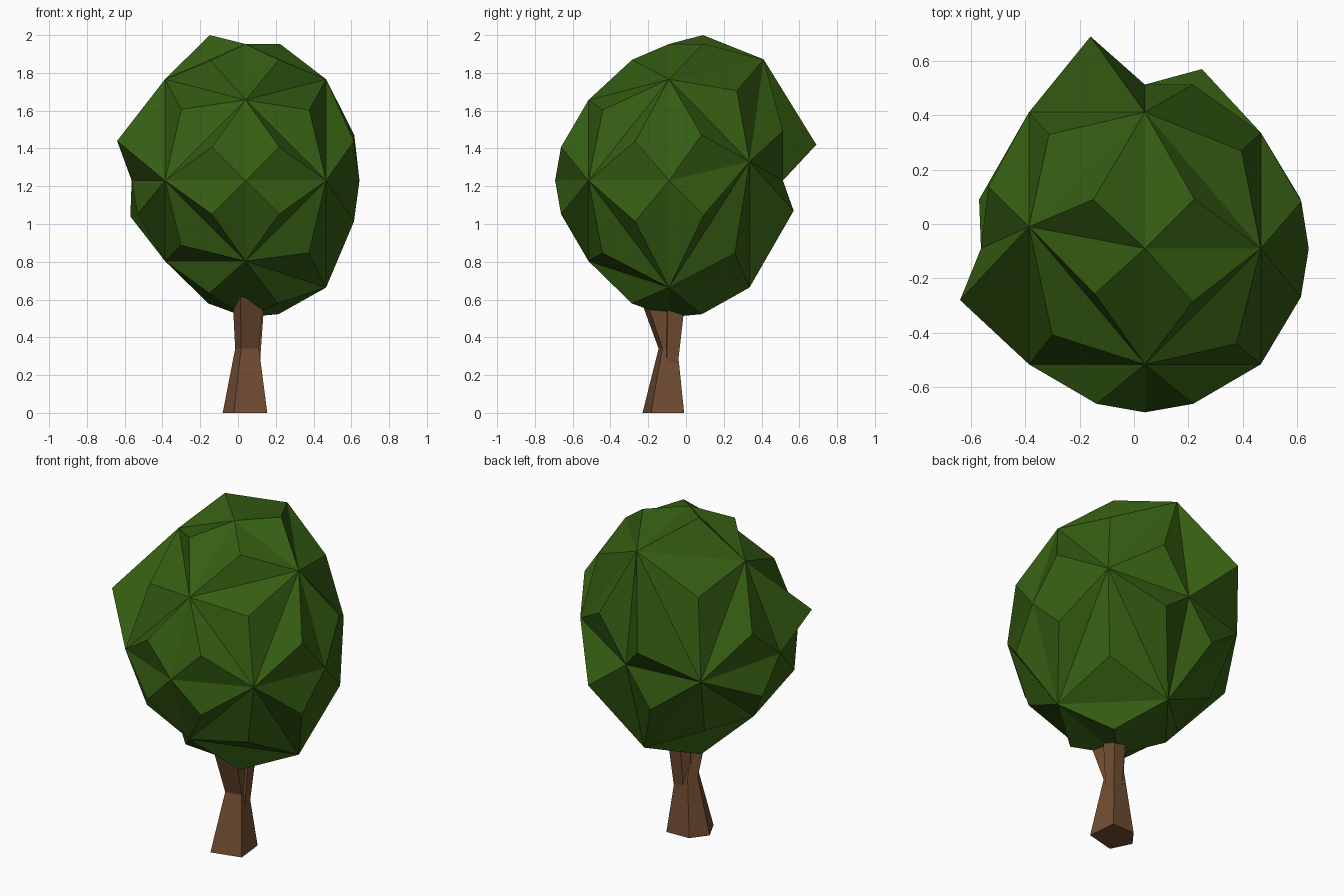
import bpy, bmesh
from mathutils import Vector
from itertools import product

if "Cube" in bpy.data.objects:
    bpy.data.objects.remove(bpy.data.objects["Cube"])


def material(name, rgb):
    m = bpy.data.materials.new(name)
    m.diffuse_color = (*rgb, 1)
    m.use_nodes = True
    m.node_tree.nodes["Principled BSDF"].inputs["Base Color"].default_value = m.diffuse_color
    return m


def finish(name, bm, mat):
    bmesh.ops.recalc_face_normals(bm, faces=bm.faces)
    mesh = bpy.data.meshes.new(name)
    bm.to_mesh(mesh)
    bm.free()
    mesh.materials.append(mat)
    ob = bpy.data.objects.new(name, mesh)
    bpy.context.collection.objects.link(ob)
    return ob


leaf = material("leaf green", (0.036, 0.112, 0.006))
bark = material("bark brown", (0.17, 0.075, 0.033))

# Foliage: octahedral ball, divided once, every face raised to a point
CENTRE = Vector((0.04, -0.09, 1.23))
# shifts of single corners that make the ball irregular
SHIFT = {
    (0, 0, 1): (0, 0, 0.12), (0, 0, -1): (0, 0, -0.12),
    (-1, 0, 1): (0, 0.08, 0.11), (1, 0, 1): (0, 0, 0.11),
    (0, 1, 1): (0, 0.075, 0.215), (-1, 1, 0): (0, 0.075, -0.03),
    (1, 1, 0): (0, 0, 0.10), (1, 0, -1): (0, 0, -0.14),
    (0, 1, -1): (0, 0, -0.14),
}
# the few points that stick out further than the rest
SPIKES = {
    (-3, -1, 1): (-0.64, -0.28, 1.44), (-1, 3, 1): (-0.16, 0.69, 1.42),
    (1, 3, -1): (0.25, 0.57, 1.07), (-1, 1, 3): (-0.15, 0.09, 2.0),
    (-3, 1, -1): (-0.57, 0.09, 1.04),
}
bm = bmesh.new()
verts = {}


def corner(key):
    if key not in verts:
        p = CENTRE + Vector(key).normalized() * 0.603 + Vector(SHIFT.get(key, (0, 0, 0)))
        verts[key] = bm.verts.new(p)
    return verts[key]


def raised_face(keys):
    vs = [corner(k) for k in keys]
    a, b, c = (v.co for v in vs)
    mid = (a + b + c) / 3
    n = (b - a).cross(c - a).normalized()
    if n.dot(mid - CENTRE) < 0:
        n = -n
    total = tuple(sum(t) for t in zip(*keys))
    tip = bm.verts.new(SPIKES.get(total, mid + n * 0.1))
    for i in range(3):
        bm.faces.new((vs[i], vs[(i + 1) % 3], tip))


for sx, sy, sz in product((-1, 1), repeat=3):
    x, y, z = (sx, 0, 0), (0, sy, 0), (0, 0, sz)
    xy, xz, yz = (sx, sy, 0), (sx, 0, sz), (0, sy, sz)
    for tri in ((x, xy, xz), (y, yz, xy), (z, xz, yz), (xy, yz, xz)):
        raised_face(tri)
finish("foliage", bm, leaf)


# Trunk pieces: five-sided outline lofted through (x, y, z, x scale, y scale)
OUTLINE = [(-1, 0.1), (-0.5, -1), (1, -0.6), (0.85, 1), (-0.4, 0.95)]


def stem(name, rings):
    bm = bmesh.new()
    loops = [[bm.verts.new((x + u * rx, y + v * ry, z)) for u, v in OUTLINE]
             for x, y, z, rx, ry in rings]
    for low, high in zip(loops, loops[1:]):
        for i in range(5):
            j = (i + 1) % 5
            bm.faces.new((low[i], low[j], high[j], high[i]))
    bm.faces.new(loops[0])
    bm.faces.new(loops[-1])
    finish(name, bm, bark)


stem("trunk", [(0.037, -0.12, 0, 0.118, 0.11), (0.048, -0.095, 0.34, 0.063, 0.05)])
stem("front_branch", [(0.048, -0.095, 0.34, 0.063, 0.05), (0.055, -0.18, 0.64, 0.085, 0.075)])
stem("back_branch", [(0.068, -0.08, 0.25, 0.047, 0.036), (0.075, -0.062, 0.6, 0.065, 0.058)])
